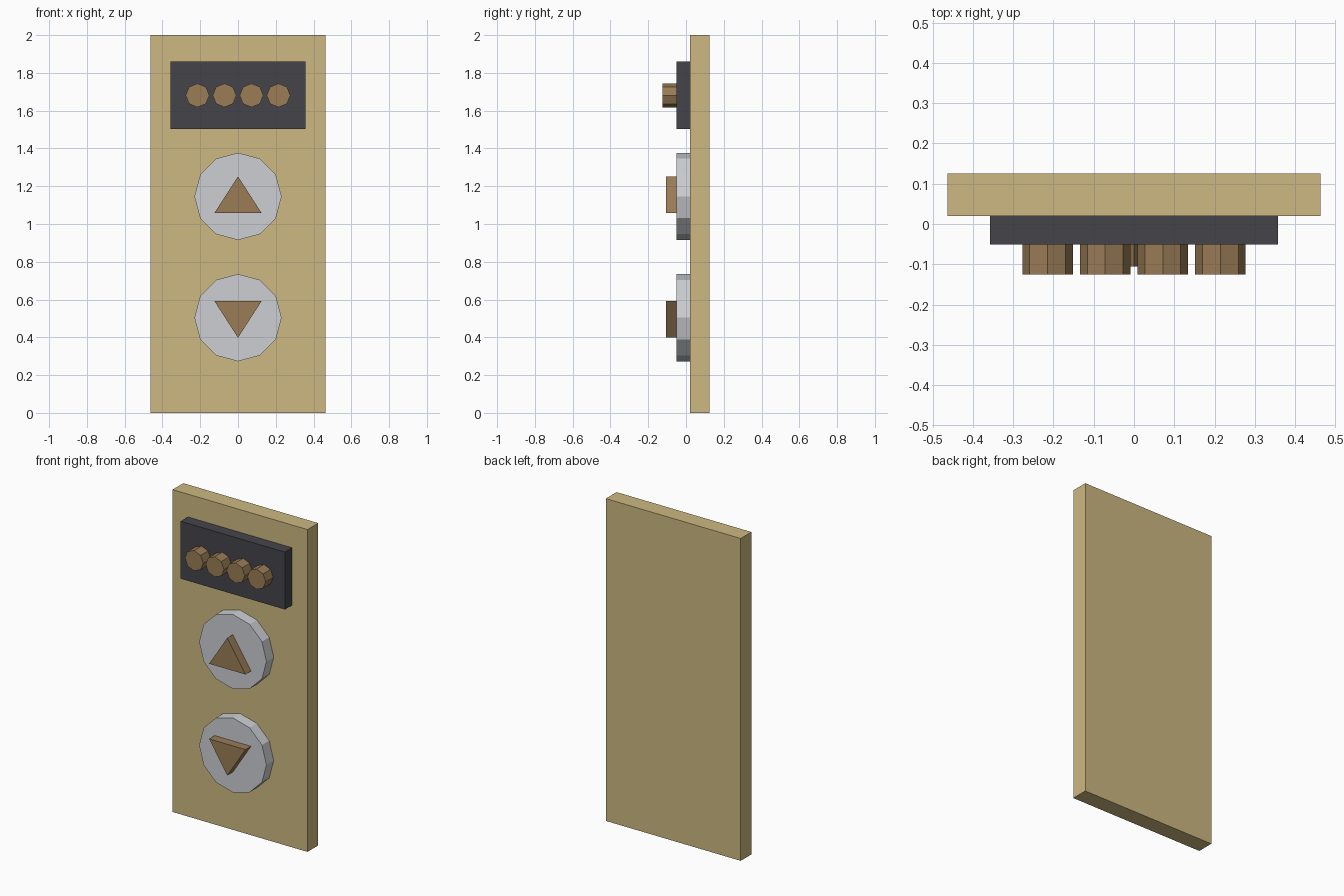
import bpy
import math

cube = bpy.data.objects.get("Cube")
if cube:
    bpy.data.objects.remove(cube, do_unlink=True)


def material(name, rgb):
    mat = bpy.data.materials.new(name)
    mat.use_nodes = True
    color = (*rgb, 1.0)
    mat.diffuse_color = color
    mat.node_tree.nodes["Principled BSDF"].inputs["Base Color"].default_value = color
    return mat


BRASS = material("pale brass", (0.61, 0.48, 0.22))
BRONZE = material("bronze brown", (0.32, 0.20, 0.092))
STEEL = material("light steel", (0.61, 0.625, 0.655))
CHARCOAL = material("charcoal", (0.06, 0.058, 0.068))


def prism(name, outline, front, back, mat):
    """Extrude an x-z outline (counter-clockwise from the front) along y."""
    n = len(outline)
    verts = [(x, y, z) for y in (front, back) for x, z in outline]
    faces = [tuple(range(n)), tuple(reversed(range(n, 2 * n)))]
    faces += [(i, i + n, (i + 1) % n + n, (i + 1) % n) for i in range(n)]
    mesh = bpy.data.meshes.new(name)
    mesh.from_pydata(verts, [], faces)
    mesh.materials.append(mat)
    obj = bpy.data.objects.new(name, mesh)
    bpy.context.collection.objects.link(obj)
    return obj


def rectangle(half_width, bottom, top):
    return [(-half_width, bottom), (half_width, bottom),
            (half_width, top), (-half_width, top)]


def polygon(cx, cz, radius, sides):
    angles = [2 * math.pi * i / sides for i in range(sides)]
    return [(cx + radius * math.cos(a), cz + radius * math.sin(a)) for a in angles]


PLATE_FRONT, RAISED_FRONT = 0.02, -0.051

# Wall plate and display panel
prism("wall_plate", rectangle(0.463, 0, 2), PLATE_FRONT, 0.125, BRASS)
prism("display_panel", rectangle(0.358, 1.503, 1.859), RAISED_FRONT, PLATE_FRONT, CHARCOAL)

# Row of indicator lamps
for i in range(4):
    outline = polygon((i - 1.5) * 0.143, 1.681, 0.063, 8)
    prism(f"indicator_lamp_{i + 1}", outline, -0.125, RAISED_FRONT, BRONZE)

# Round buttons with raised arrows
for name, cz, base, tip in (("up", 1.146, 1.058, 1.252), ("down", 0.504, 0.592, 0.398)):
    prism(f"{name}_button", polygon(0, cz, 0.231, 12), RAISED_FRONT, PLATE_FRONT, STEEL)
    side = 0.125 if tip > base else -0.125
    arrow = [(-side, base), (side, base), (0, tip)]
    prism(f"{name}_arrow", arrow, -0.105, RAISED_FRONT, BRONZE)
